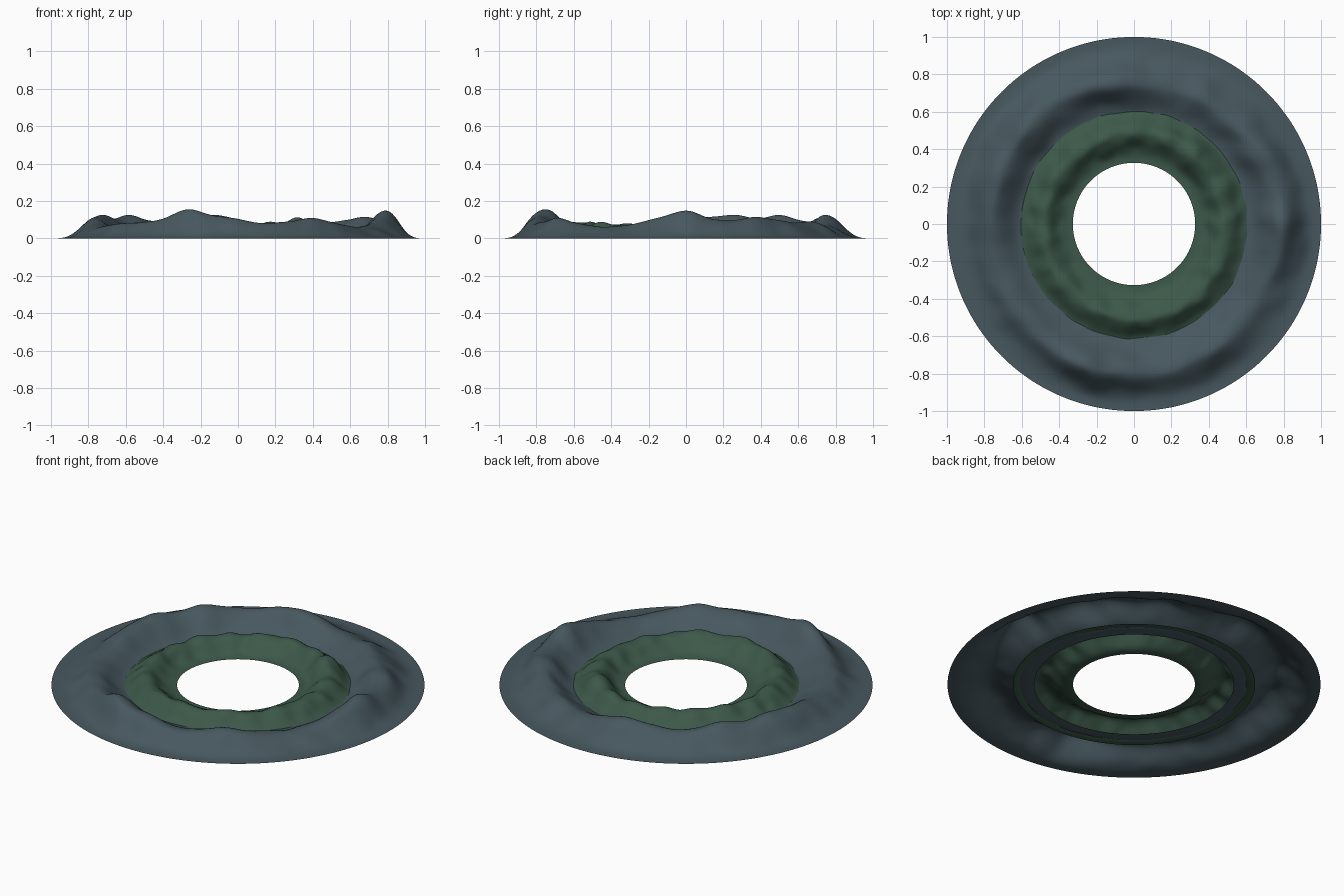
import bpy, math
from mathutils import noise, Vector

if "Cube" in bpy.data.objects:
    bpy.data.objects.remove(bpy.data.objects["Cube"])


def material(name, rgb):
    m = bpy.data.materials.new(name)
    m.diffuse_color = (*rgb, 1)
    m.use_nodes = True
    m.node_tree.nodes["Principled BSDF"].inputs["Base Color"].default_value = m.diffuse_color
    return m


def cyclic(table, a):
    # smooth periodic interpolation of evenly spaced values
    n = len(table)
    f = (a / math.tau * n) % n
    i = int(f)
    t = f - i
    p0, p1, p2, p3 = (table[(i + k) % n] for k in (-1, 0, 1, 2))
    return p1 + .5 * t * (p2 - p0 + t * (2*p0 - 5*p1 + 4*p2 - p3 + t * (3*(p1 - p2) + p3 - p0)))


def mountain_ring(name, r0, r1, crest, ridge, mat, power, rough, scale, rings=56, segs=288):
    verts, faces = [], []
    for j in range(rings + 1):
        r = r0 + (r1 - r0) * j / rings
        for i in range(segs):
            a = math.tau * i / segs
            x, y = r * math.cos(a), r * math.sin(a)
            # bell profile with flat rims, peaking on the wandering ridge line
            wob = noise.noise(Vector((x, y, 3)) * scale)
            rc = cyclic(ridge, a) + .015 * wob
            t = .5 * (r - r0) / (rc - r0) if r < rc else .5 + .5 * (r - rc) / (r1 - rc)
            bell = max(0, math.sin(math.pi * t)) ** power
            bump = noise.noise(Vector((x, y, 7)) * scale)
            z = bell * cyclic(crest, a) * (1 + rough * bump * (1 - .9 * bell))
            verts.append((x, y, max(0, z)))
    for j in range(rings):
        for i in range(segs):
            k = (i + 1) % segs
            faces.append((j*segs + i, (j+1)*segs + i, (j+1)*segs + k, j*segs + k))
    me = bpy.data.meshes.new(name)
    me.from_pydata(verts, [], faces)
    me.materials.append(mat)
    me.shade_smooth()
    ob = bpy.data.objects.new(name, me)
    bpy.context.collection.objects.link(ob)
    return ob


slate = material("slate blue", (.063, .097, .114))
forest = material("forest green", (.045, .098, .066))

# Crest heights and ridge radii, counter-clockwise from +x
outer_crest = [.146, .105, .10, .112, .10, .085, .09, .07, .072, .10, .124, .112,
               .092, .10, .126, .108, .126, .115, .10, .075, .065, .072, .08, .085,
               .105, .154, .125, .102, .08, .09, .108, .085, .065, .065, .08, .115]
outer_ridge = [.79, .77, .75, .75, .77, .77, .76, .76, .79, .80, .79, .77]
inner_crest = [.08, .07, .085, .075, .095, .11, .08, .09, .07, .085, .075, .088,
               .07, .08, .075, .085, .07, .078, .07, .085, .075, .07, .08, .07,
               .075, .085, .08, .09, .075, .08, .085, .072, .07, .08, .07, .075]
inner_ridge = [.48, .48, .48, .49, .47, .48, .48, .49, .50, .51, .51, .50]

# Far range and nearer hills
mountain_ring("far_mountains", .535, 1.0, outer_crest, outer_ridge, slate, 3.6, .6, 7)
mountain_ring("near_hills", .327, .65, inner_crest, inner_ridge, forest, 3.0, .6, 11)
